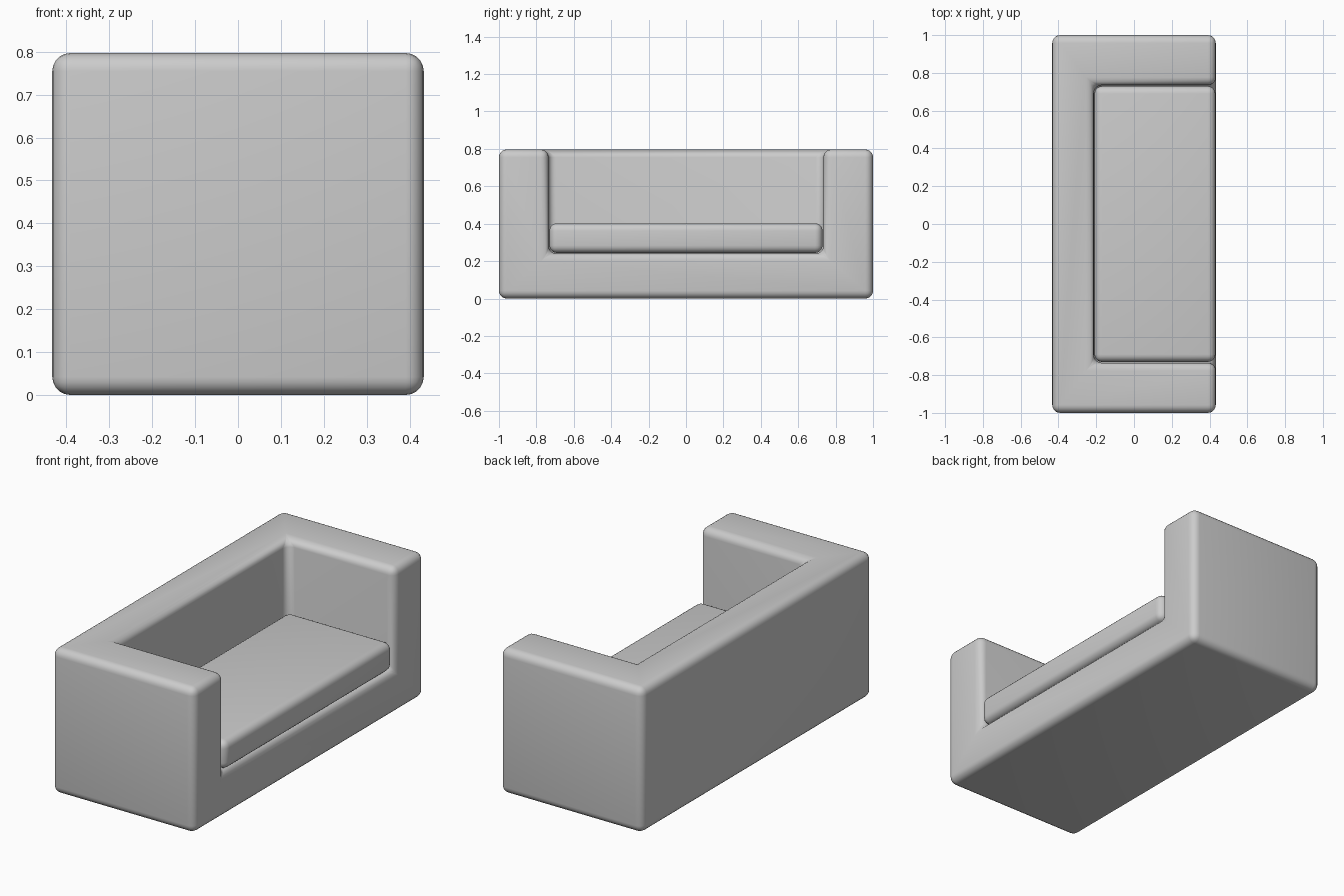
import bpy, bmesh

if "Cube" in bpy.data.objects:
    bpy.data.objects.remove(bpy.data.objects["Cube"])


def finish(name, bm, radius):
    """Make an object with softly rounded edges."""
    bmesh.ops.recalc_face_normals(bm, faces=bm.faces)
    mesh = bpy.data.meshes.new(name)
    bm.to_mesh(mesh)
    bm.free()
    ob = bpy.data.objects.new(name, mesh)
    bpy.context.collection.objects.link(ob)
    mod = ob.modifiers.new("Rounding", 'BEVEL')
    mod.width = radius
    mod.segments = 5
    mod.limit_method = 'ANGLE'
    bpy.ops.object.select_all(action='DESELECT')
    ob.select_set(True)
    bpy.context.view_layer.objects.active = ob
    bpy.ops.object.modifier_apply(modifier=mod.name)
    bpy.ops.object.shade_smooth_by_angle()
    return ob


def extrude_up(bm, faces, height):
    """Raise a group of faces as one region."""
    res = bmesh.ops.extrude_face_region(bm, geom=faces)
    verts = [g for g in res["geom"] if isinstance(g, bmesh.types.BMVert)]
    bmesh.ops.translate(bm, verts=verts, vec=(0, 0, height))
    top = [g for g in res["geom"] if isinstance(g, bmesh.types.BMFace)]
    return top


# Body: a grid plan raised to the base, then back and arms raised further
xs = [-0.433, -0.213, 0.433]
ys = [-1.0, -0.735, 0.735, 1.0]
bm = bmesh.new()
v = [[bm.verts.new((x, y, 0)) for y in ys] for x in xs]
plan = [bm.faces.new((v[i][j], v[i + 1][j], v[i + 1][j + 1], v[i][j + 1]))
        for i in range(2) for j in range(3)]
bottom = bmesh.ops.duplicate(bm, geom=plan)
top = extrude_up(bm, plan, 0.24)
bmesh.ops.delete(bm, geom=[f for f in plan if f.is_valid], context='FACES')
bmesh.ops.remove_doubles(bm, verts=bm.verts, dist=0.0001)
top = [f for f in bm.faces if f.calc_center_median().z > 0.239]
walls = [f for f in top if f.calc_center_median().x < -0.213
         or abs(f.calc_center_median().y) > 0.735]
extrude_up(bm, walls, 0.557)
bmesh.ops.delete(bm, geom=[f for f in walls if f.is_valid], context='FACES')
bmesh.ops.dissolve_limit(bm, angle_limit=0.01, verts=bm.verts, edges=bm.edges)
finish("sofa_body", bm, 0.042)

# Seat cushion: fills the space between the arms
bm = bmesh.new()
bmesh.ops.create_cube(bm, size=1)
bmesh.ops.scale(bm, verts=bm.verts, vec=(0.64, 1.46, 0.158))
bmesh.ops.translate(bm, verts=bm.verts, vec=(0.111, 0, 0.323))
finish("seat_cushion", bm, 0.04)
